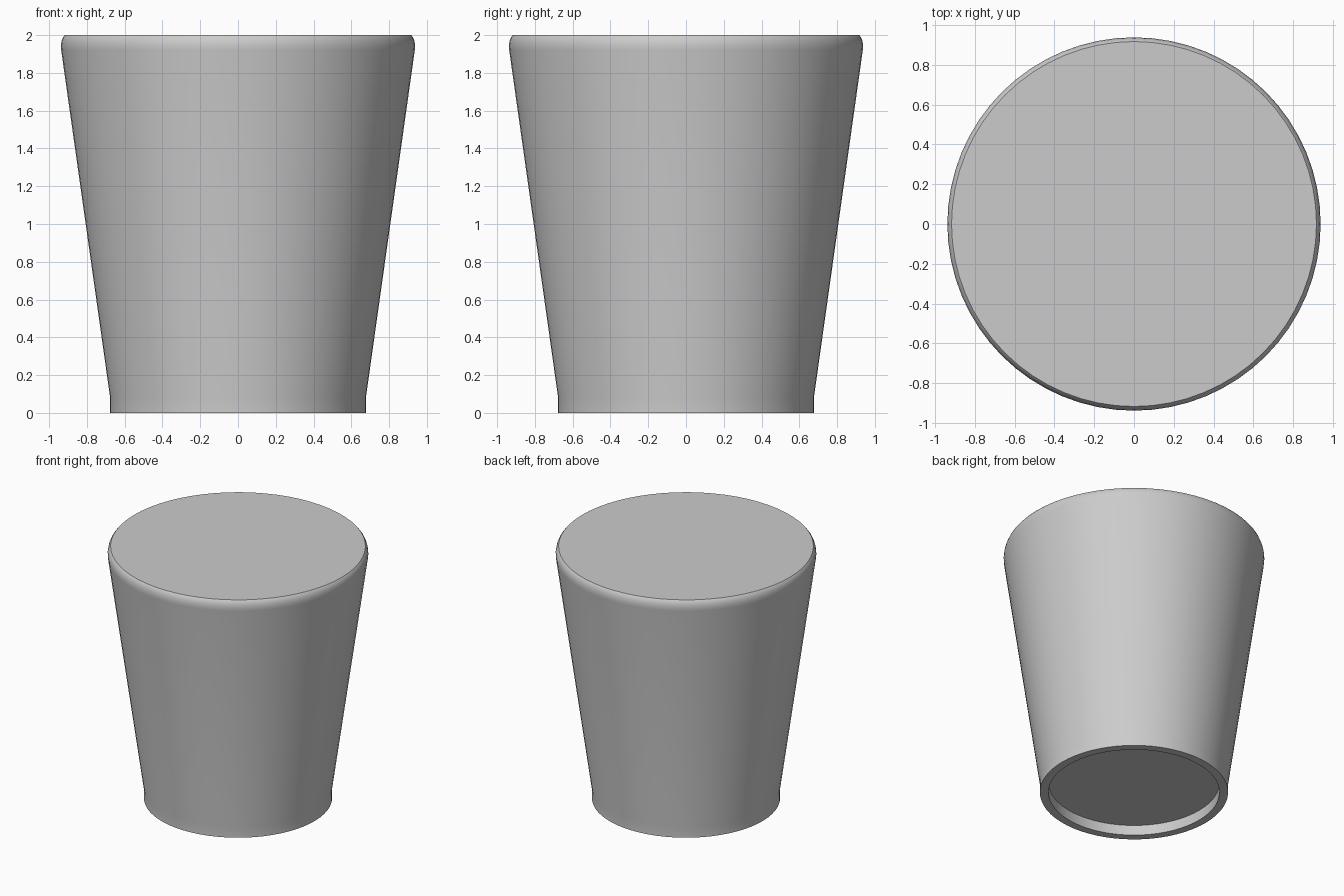
import bpy
import bmesh
import math

# Remove the default object
default = bpy.data.objects.get("Cube")
if default:
    bpy.data.objects.remove(default, do_unlink=True)

SEGMENTS = 64

# Single plain colour
grey = bpy.data.materials.new("light grey")
grey.use_nodes = True
colour = (0.6, 0.6, 0.6, 1)
grey.diffuse_color = colour
grey.node_tree.nodes["Principled BSDF"].inputs["Base Color"].default_value = colour


def lathe(name, profile, material):
    """Revolve (radius, height) points around z and cap both ends."""
    bm = bmesh.new()
    rings = []
    for radius, height in profile:
        ring = []
        for i in range(SEGMENTS):
            a = math.tau * i / SEGMENTS
            ring.append(bm.verts.new((radius * math.cos(a), radius * math.sin(a), height)))
        rings.append(ring)
    for low, high in zip(rings, rings[1:]):
        for i in range(SEGMENTS):
            j = (i + 1) % SEGMENTS
            bm.faces.new((low[i], low[j], high[j], high[i]))
    bm.faces.new(rings[0])
    bm.faces.new(rings[-1])
    bmesh.ops.recalc_face_normals(bm, faces=bm.faces)
    mesh = bpy.data.meshes.new(name)
    bm.to_mesh(mesh)
    bm.free()
    mesh.materials.append(material)
    obj = bpy.data.objects.new(name, mesh)
    bpy.context.collection.objects.link(obj)
    return obj


# Tapered body: recessed base, straight foot, flared wall, rounded lip, flat top
body = lathe("tapered_cup_body", [
    (0.615, 0.08), (0.615, 0), (0.677, 0), (0.677, 0.08),
    (0.936, 1.92), (0.938, 1.945), (0.934, 1.97), (0.927, 1.988), (0.917, 2),
], grey)

# Smooth sides with crisp rim and base edges
bpy.ops.object.select_all(action="DESELECT")
body.select_set(True)
bpy.context.view_layer.objects.active = body
bpy.ops.object.shade_smooth_by_angle(angle=math.radians(30))
